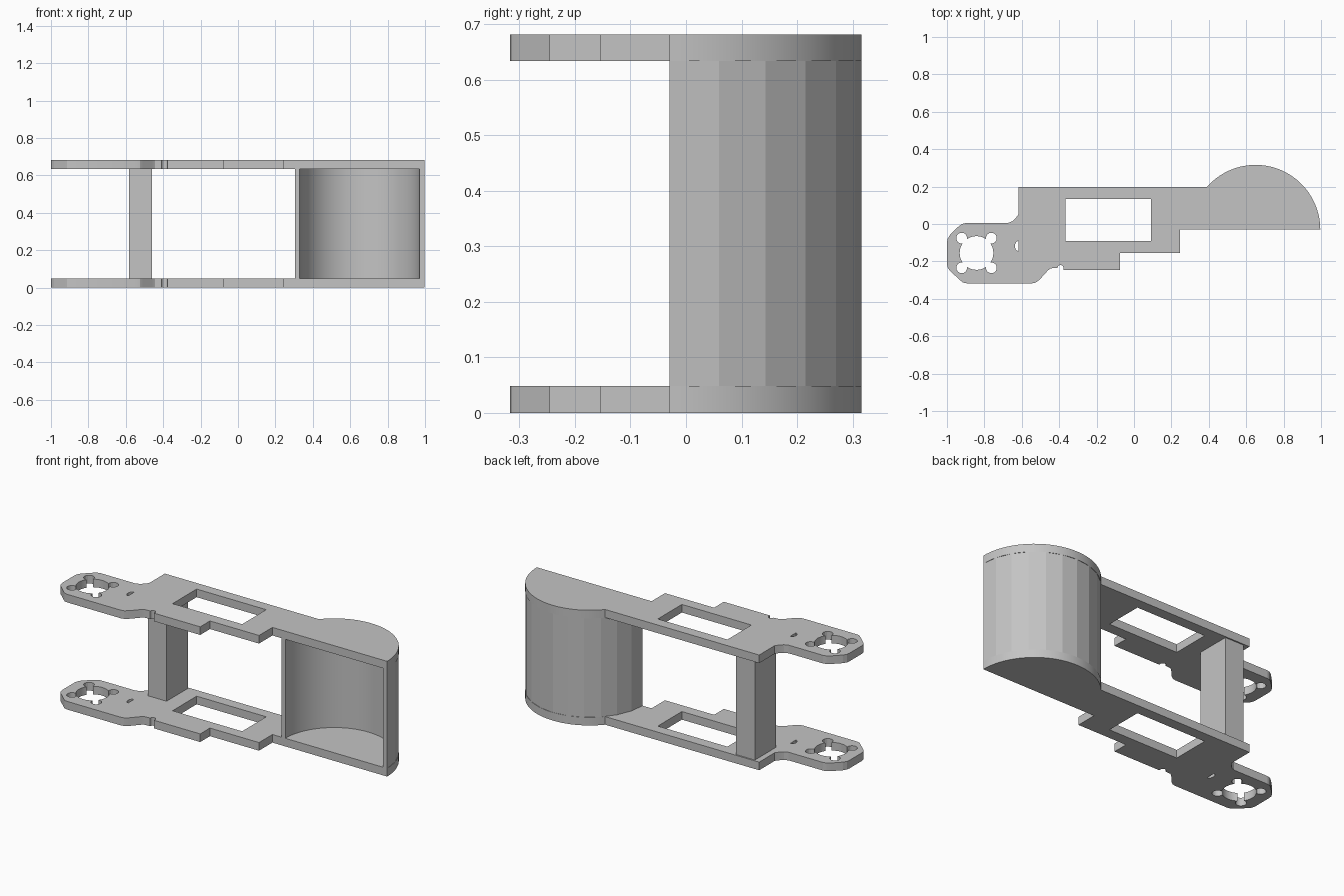
import bpy
import bmesh
from math import cos, sin, acos, atan2, pi, radians

if "Cube" in bpy.data.objects:
    bpy.data.objects.remove(bpy.data.objects["Cube"], do_unlink=True)

grey = bpy.data.materials.new("plain_grey")
grey.use_nodes = True
grey.diffuse_color = (0.55, 0.55, 0.55, 1)
grey.node_tree.nodes["Principled BSDF"].inputs["Base Color"].default_value = (0.55, 0.55, 0.55, 1)

THICK, HEIGHT = 0.048, 0.681


def arc(cx, cy, r, a0, a1, n):
    """Points along an arc, angles in radians, both ends included."""
    return [(cx + r * cos(a0 + (a1 - a0) * i / n),
             cy + r * sin(a0 + (a1 - a0) * i / n)) for i in range(n + 1)]


def rect(x0, x1, y0, y1):
    return [(x0, y0), (x1, y0), (x1, y1), (x0, y1)]


def extrude_profile(name, loops, z0, z1):
    """Solid from an outline plus hole outlines, between two heights."""
    curve = bpy.data.curves.new(name + "_profile", 'CURVE')
    curve.dimensions = '2D'
    curve.fill_mode = 'BOTH'
    curve.extrude = (z1 - z0) / 2
    for loop in loops:
        spline = curve.splines.new('POLY')
        spline.points.add(len(loop) - 1)
        for point, (x, y) in zip(spline.points, loop):
            point.co = (x, y, 0, 1)
        spline.use_cyclic_u = True
    temp = bpy.data.objects.new(name + "_temp", curve)
    bpy.context.collection.objects.link(temp)
    graph = bpy.context.evaluated_depsgraph_get()
    mesh = bpy.data.meshes.new_from_object(temp.evaluated_get(graph))
    bpy.data.objects.remove(temp, do_unlink=True)
    bpy.data.curves.remove(curve)

    bm = bmesh.new()
    bm.from_mesh(mesh)
    bmesh.ops.remove_doubles(bm, verts=bm.verts, dist=0.0002)
    bmesh.ops.translate(bm, verts=bm.verts, vec=(0, 0, (z0 + z1) / 2))
    bmesh.ops.recalc_face_normals(bm, faces=bm.faces)
    bm.to_mesh(mesh)
    bm.free()
    mesh.name = name
    mesh.materials.clear()
    mesh.materials.append(grey)
    obj = bpy.data.objects.new(name, mesh)
    bpy.context.collection.objects.link(obj)
    bpy.ops.object.select_all(action='DESELECT')
    obj.select_set(True)
    bpy.context.view_layer.objects.active = obj
    bpy.ops.object.shade_smooth_by_angle(angle=radians(12))
    return obj


# Side plate outline, with the rounded housing end on the right
CX, CY, R = 0.65, -0.03, 0.346
meet = pi - atan2(0.228, 0.26)
outline = arc(CX, CY, R, 0, meet, 40)
outline += [(-0.617, 0.198), (-0.617, 0.053), (-0.63, 0.035), (-0.65, 0.015), (-0.675, 0.005),
            (-0.9, 0.005), (-0.92, 0.0), (-0.94, -0.015), (-0.985, -0.06),
            (-0.997, -0.08), (-1.0, -0.1), (-1.0, -0.215), (-0.995, -0.235), (-0.985, -0.25),
            (-0.93, -0.3), (-0.915, -0.313), (-0.895, -0.317),
            (-0.545, -0.317), (-0.525, -0.313), (-0.505, -0.298),
            (-0.46, -0.248), (-0.445, -0.237), (-0.41, -0.235)]
outline += arc(-0.393, -0.235, 0.016, pi * 0.9, 0, 8)
outline += [(-0.377, -0.246), (-0.075, -0.246), (-0.075, -0.155),
            (0.246, -0.155), (0.246, -0.03)]

# Round hole with four bulb-shaped corners
HX, HY, HR, BULB, REACH = -0.842, -0.155, 0.09, 0.029, 0.112
half = acos((HR**2 + REACH**2 - BULB**2) / (2 * HR * REACH))
open_angle = atan2(HR * sin(half), HR * cos(half) - REACH)
hub_hole = []
for k in range(4):
    a = pi / 4 + k * pi / 2
    hub_hole += arc(HX + REACH * cos(a), HY + REACH * sin(a), BULB,
                    a - open_angle, a + open_angle, 14)
    hub_hole += arc(HX, HY, HR, a + half, a + pi / 2 - half, 10)[1:-1]

# Rectangular window and small half-round slot
window = rect(-0.365, 0.09, -0.09, 0.135)
slot = [(-0.617 + 0.02 * cos(t), -0.118 + 0.027 * sin(t))
        for t in [pi / 2 + pi * i / 10 for i in range(11)]]

for name, z in (("lower_plate", 0), ("upper_plate", HEIGHT - THICK)):
    extrude_profile(name, [outline, hub_hole, window, slot], z, z + THICK)

# Half-round housing wall, faceted outside and smooth inside
wall = arc(CX, CY, R, 0, pi, 12) + arc(CX, CY, 0.32, pi, 0, 36)
extrude_profile("housing_wall", [wall], THICK, HEIGHT - THICK)

# Post joining the two plates
extrude_profile("spacer_post", [rect(-0.583, -0.46, -0.01, 0.19)], THICK, HEIGHT - THICK)
